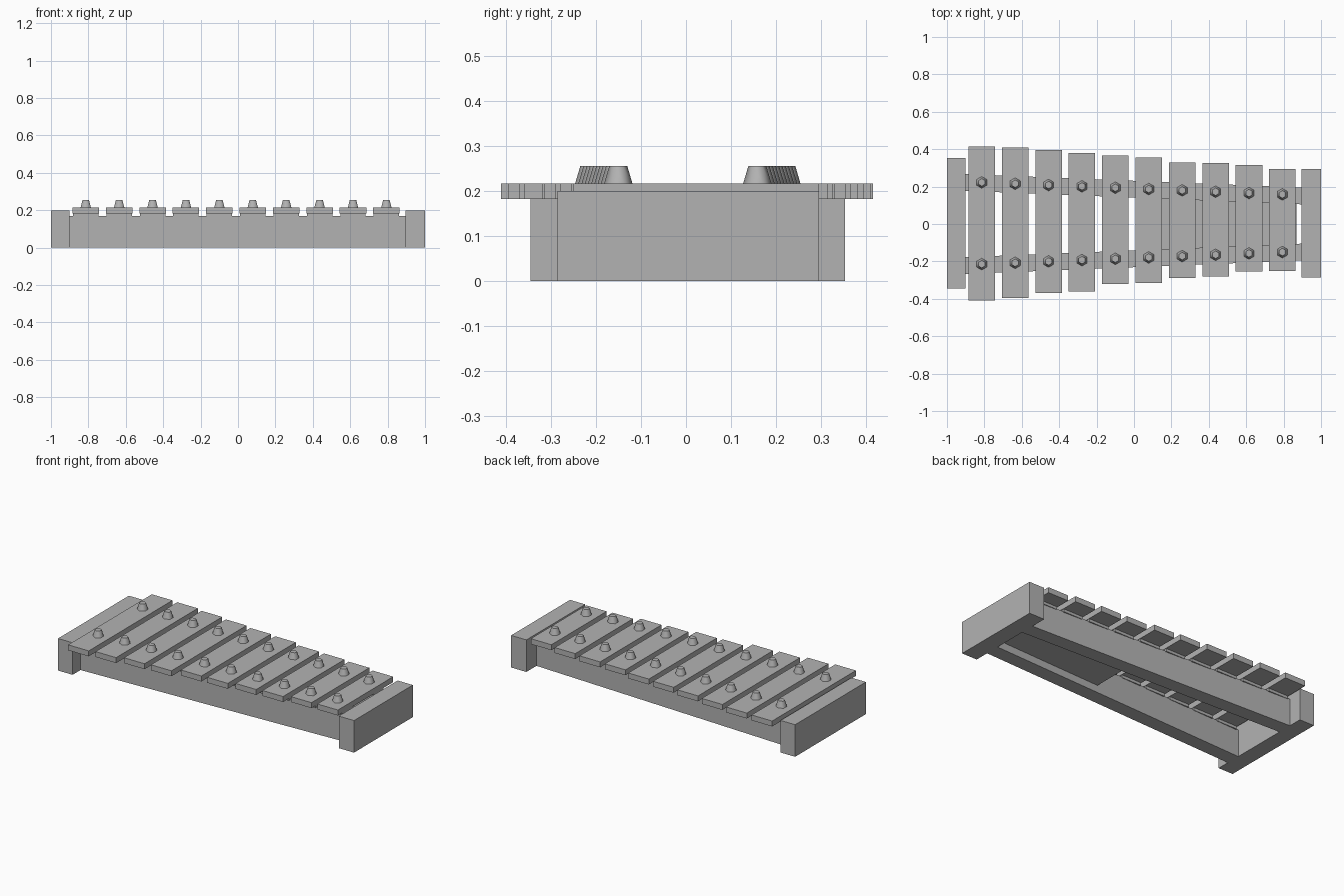
import bpy, bmesh, math

if "Cube" in bpy.data.objects:
    bpy.data.objects.remove(bpy.data.objects["Cube"])

# One plain grey for the whole instrument
grey = bpy.data.materials.new("plain_grey")
grey.diffuse_color = (0.45, 0.45, 0.45, 1)
grey.use_nodes = True
grey.node_tree.nodes["Principled BSDF"].inputs["Base Color"].default_value = grey.diffuse_color


def prism(name, outline, z0, z1):
    """Extrude a flat xy outline (counter-clockwise) from z0 to z1."""
    bm = bmesh.new()
    face = bm.faces.new([bm.verts.new((x, y, z0)) for x, y in outline])
    top = bmesh.ops.extrude_face_region(bm, geom=[face])
    verts = [g for g in top["geom"] if isinstance(g, bmesh.types.BMVert)]
    bmesh.ops.translate(bm, verts=verts, vec=(0, 0, z1 - z0))
    bmesh.ops.recalc_face_normals(bm, faces=bm.faces)
    mesh = bpy.data.meshes.new(name)
    bm.to_mesh(mesh)
    bm.free()
    mesh.materials.append(grey)
    obj = bpy.data.objects.new(name, mesh)
    bpy.context.collection.objects.link(obj)
    return obj


def box(name, x0, x1, y0, y1, z0, z1):
    return prism(name, [(x0, y0), (x1, y0), (x1, y1), (x0, y1)], z0, z1)


def rail_y(x):
    """Distance of the rail centre line from the middle."""
    return 0.222 - 0.04 * (x + 0.9)


# End blocks, the left one longer
box("left_end_block", -1, -0.9, -0.345, 0.353, 0, 0.2)
box("right_end_block", 0.895, 1, -0.285, 0.295, 0, 0.2)

# Two rails converging to the right
HALF = 0.045
for side, label in ((1, "back"), (-1, "front")):
    a, b = side * rail_y(-0.92), side * rail_y(0.92)
    prism(label + "_rail", [(-0.92, a - HALF), (0.92, b - HALF),
                            (0.92, b + HALF), (-0.92, a + HALF)], 0, 0.17)

# Thin floor between the rails under the short bars
a, b = rail_y(0.15) - HALF, rail_y(0.87) - HALF
prism("floor_panel", [(0.15, -a), (0.87, -b), (0.87, b), (0.15, a)], 0.045, 0.06)

# Ten tone bars, each with two pads and two tapered hexagonal pegs
spans = [(-.41, .415), (-.395, .41), (-.37, .395), (-.36, .38), (-.32, .365),
         (-.315, .355), (-.29, .33), (-.28, .325), (-.255, .315), (-.25, .295)]
for i, (y0, y1) in enumerate(spans):
    x = -0.814 + i * 0.1786
    box(f"tone_bar_{i + 1}", x - 0.071, x + 0.071, y0, y1, 0.182, 0.216)
    for side, label in ((1, "back"), (-1, "front")):
        y = side * rail_y(x)
        box(f"{label}_pad_{i + 1}", x - 0.068, x + 0.068, y - 0.05, y + 0.05, 0.165, 0.183)
        bpy.ops.mesh.primitive_cone_add(vertices=6, radius1=0.033, radius2=0.02, depth=0.044,
                                        location=(x, y + 0.004, 0.233))
        peg = bpy.context.object
        peg.name = f"{label}_peg_{i + 1}"
        peg.data.materials.append(grey)
        bpy.ops.object.shade_smooth_by_angle(angle=math.radians(62))
